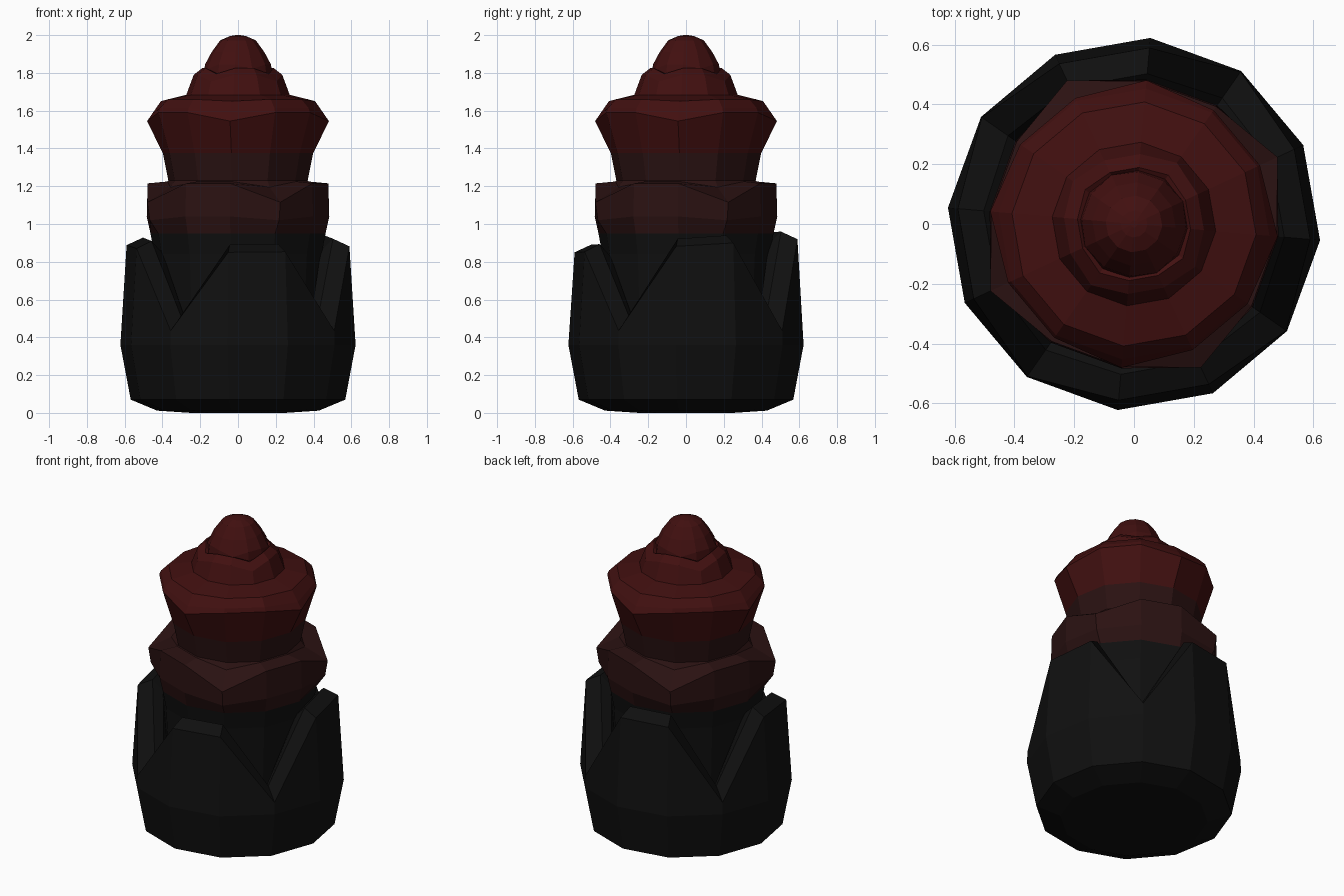
import bpy
import bmesh
from math import sin, cos, radians

SIDES = 12

cube = bpy.data.objects.get("Cube")
if cube:
    bpy.data.objects.remove(cube, do_unlink=True)


def material(name, colour):
    mat = bpy.data.materials.new(name)
    mat.use_nodes = True
    mat.diffuse_color = (*colour, 1)
    bsdf = mat.node_tree.nodes["Principled BSDF"]
    bsdf.inputs["Base Color"].default_value = (*colour, 1)
    bsdf.inputs["Roughness"].default_value = 0.9
    return mat


BLACK = material("charcoal black", (0.005, 0.005, 0.005))
BROWN = material("dark maroon", (0.024, 0.006, 0.006))
RED = material("deep red", (0.053, 0.005, 0.005))


def petal_ring(name, notch, profile, mats, cap_start=False, cap_end=False, bands=()):
    """Lathe rings of (radius, height, notch radius shift, notch height shift, back lift);
    every third spoke, chosen by notch, takes the shifts and so divides the petals."""
    bm = bmesh.new()
    rings = []
    for r, z, *extra in profile:
        dr, dz, lift = (extra + [0, 0, 0])[:3]
        ring = []
        for k in range(SIDES):
            a = radians(30 * k - 5)
            cut = k % 3 == notch
            radius = r + dr * cut
            height = z + (dz if cut else lift * sin(a))
            ring.append(bm.verts.new((radius * cos(a), radius * sin(a), height)))
        rings.append(ring)
    for i, (low, high) in enumerate(zip(rings, rings[1:])):
        for k in range(SIDES):
            n = (k + 1) % SIDES
            face = bm.faces.new((low[k], low[n], high[n], high[k]))
            # colour changes at the listed ring numbers
            face.material_index = sum(i >= b for b in bands)
    if cap_start:
        bm.faces.new(rings[0][::-1])
    if cap_end:
        bm.faces.new(rings[-1]).material_index = len(bands)
    mesh = bpy.data.meshes.new(name)
    bm.to_mesh(mesh)
    bm.free()
    for mat in mats:
        mesh.materials.append(mat)
    obj = bpy.data.objects.new(name, mesh)
    bpy.context.collection.objects.link(obj)
    return obj


# Outer cup of four broad petals with deep notches and a thick lip
petal_ring("base_petals", 2, [
    (0.25, 0.0), (0.43, 0.012), (0.57, 0.07), (0.625, 0.36),
    (0.592, 0.885, 0.03, -0.45, 0.035),
    (0.505, 0.925, 0.01, -0.43, 0.035),
    (0.44, 0.86, 0.02, -0.41, 0.035),
    (0.42, 0.4)], [BLACK], cap_start=True)

# Inner body opening into the middle petals, then closing to the neck
petal_ring("middle_petals", 1, [
    (0.42, 0.35), (0.445, 0.84), (0.465, 0.95), (0.485, 1.04, 0.03, -0.02),
    (0.48, 1.215, 0.05, -0.1),
    (0.375, 1.225, 0.02, -0.03),
    (0.37, 1.23), (0.40, 1.38)], [BLACK, BROWN], cap_start=True, bands=(2,))

# Flared red crown with a scalloped rim
petal_ring("crown_petals", 0, [
    (0.40, 1.375), (0.465, 1.59, 0.018, -0.045),
    (0.455, 1.615, 0.0, -0.03), (0.41, 1.66, 0.0, -0.01),
    (0.27, 1.685), (0.2, 1.66)], [RED])

# Small collar of petals around the tip
petal_ring("bud_collar", 2, [
    (0.28, 1.67), (0.235, 1.79, 0.015, -0.035),
    (0.19, 1.825, 0.01, -0.03), (0.155, 1.79)], [RED])

# Rounded closed tip
petal_ring("bud_tip", 1, [
    (0.19, 1.74), (0.175, 1.845, 0.005, -0.025), (0.14, 1.91),
    (0.095, 1.972), (0.045, 1.994), (0.012, 2.0)], [RED], cap_end=True)
